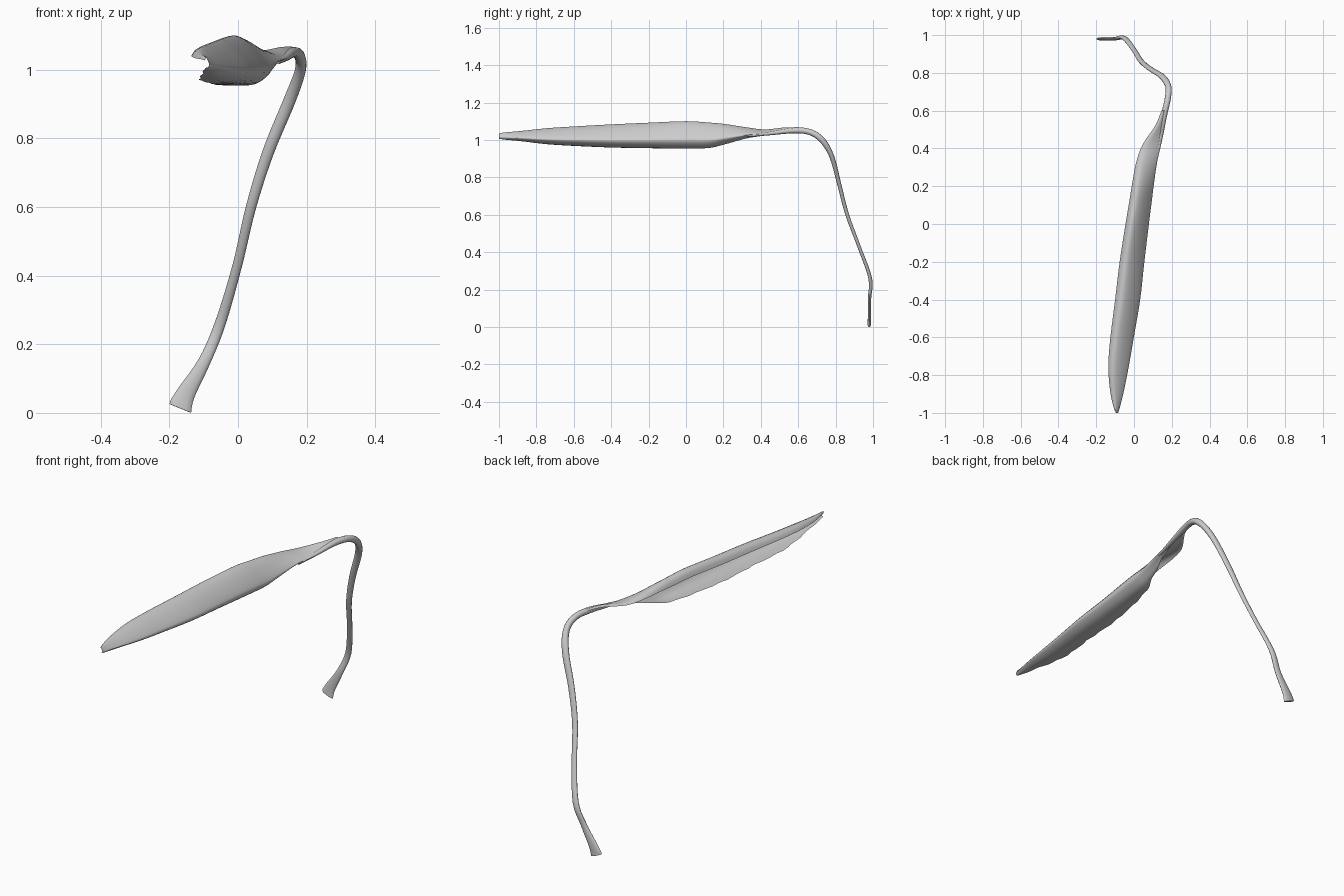
import bpy, bmesh, math
from mathutils import Vector


def spline(rows, steps):
    """Catmull-Rom interpolation through rows of numbers."""
    out = []
    n = len(rows)
    for i in range(n - 1):
        p = [rows[max(0, min(n - 1, i + k))] for k in (-1, 0, 1, 2)]
        for s in range(steps):
            t = s / steps
            out.append([0.5 * (2 * b + (c - a) * t + (2 * a - 5 * b + 4 * c - d) * t * t
                               + (3 * b - a - 3 * c + d) * t ** 3)
                        for a, b, c, d in zip(*p)])
    out.append(list(rows[-1]))
    return out


def loft(name, rings, closed):
    """Skin a list of point rings into one smooth object."""
    bm = bmesh.new()
    vs = [[bm.verts.new(p) for p in r] for r in rings]
    m = len(vs[0])
    for r0, r1 in zip(vs, vs[1:]):
        for j in range(m if closed else m - 1):
            k = (j + 1) % m
            bm.faces.new((r0[j], r0[k], r1[k], r1[j]))
    if closed:
        bm.faces.new(vs[0][::-1])
        bm.faces.new(vs[-1])
    bmesh.ops.recalc_face_normals(bm, faces=bm.faces)
    me = bpy.data.meshes.new(name)
    bm.to_mesh(me)
    bm.free()
    ob = bpy.data.objects.new(name, me)
    bpy.context.collection.objects.link(ob)
    bpy.context.view_layer.objects.active = ob
    ob.select_set(True)
    bpy.ops.object.shade_smooth_by_angle(angle=math.radians(50))
    ob.select_set(False)
    return ob


# Stem: x, y, z, half width, half thickness, from flared foot to leaf midrib
stem = spline([
    (-0.168, 0.980, 0.020, 0.034, 0.009),
    (-0.150, 0.981, 0.060, 0.027, 0.009),
    (-0.098, 0.981, 0.150, 0.018, 0.009),
    (-0.052, 0.985, 0.260, 0.016, 0.010),
    (-0.002, 0.925, 0.430, 0.014, 0.009),
    (0.038, 0.862, 0.600, 0.015, 0.010),
    (0.088, 0.820, 0.760, 0.017, 0.011),
    (0.150, 0.780, 0.910, 0.018, 0.013),
    (0.182, 0.727, 1.000, 0.016, 0.016),
    (0.178, 0.660, 1.043, 0.016, 0.016),
    (0.158, 0.570, 1.050, 0.016, 0.015),
    (0.138, 0.450, 1.035, 0.012, 0.010),
    (0.118, 0.330, 1.022, 0.004, 0.006),
], 5)
pts = [Vector(r[:3]) for r in stem]
rings = []
for i, r in enumerate(stem):
    t = (pts[min(i + 1, len(pts) - 1)] - pts[max(i - 1, 0)]).normalized()
    wide = Vector((1, 0, 0))
    wide = (wide - t * wide.dot(t)).normalized()
    thin = t.cross(wide)
    rings.append([pts[i] + wide * r[3] * math.cos(a) + thin * r[4] * math.sin(a)
                  for a in (2 * math.pi * k / 12 for k in range(12))])
# ragged cut at the foot, lowest point on the ground
low = min(p.z for p in rings[0])
for p in rings[0]:
    p.z -= low
loft("stem", rings, True)

# Leaf blade: y, min x, max x, bottom z, top z, reach of the lower flap
stations = spline([
    (0.60, 0.145, 0.178, 1.036, 1.068, 0.6),
    (0.52, 0.112, 0.162, 1.032, 1.066, 0.7),
    (0.42, 0.045, 0.144, 1.022, 1.056, 0.8),
    (0.32, 0.010, 0.122, 1.006, 1.068, 0.75),
    (0.20, -0.012, 0.105, 0.972, 1.086, 0.55),
    (0.12, -0.025, 0.095, 0.954, 1.093, 0.35),
    (0.00, -0.045, 0.080, 0.951, 1.100, 0.20),
    (-0.20, -0.076, 0.056, 0.953, 1.092, 0.17),
    (-0.40, -0.100, 0.034, 0.957, 1.083, 0.15),
    (-0.60, -0.125, 0.000, 0.966, 1.072, 0.16),
    (-0.75, -0.136, -0.026, 0.976, 1.062, 0.25),
    (-0.88, -0.127, -0.052, 0.992, 1.048, 0.30),
    (-0.97, -0.108, -0.074, 1.001, 1.040, 0.30),
    (-1.00, -0.096, -0.084, 1.006, 1.034, 0.30),
], 4)
rings = []
for y, x0, x1, zb, zt, f in stations:
    w, h = x1 - x0, zt - zb
    f += 0.06 * math.sin(31 * y) * math.sin(17 * y)
    # C-shaped section opening to the left
    sec = [(0, 0.76), (0.10, 0.93), (0.28, 1), (0.52, 0.88), (0.76, 0.66), (0.95, 0.42),
           (0.98, 0.28), (0.80, 0.11), (max(0.5 + f * 0.3, f), 0.03), (f, 0.02)]
    ring = spline(sec, 3)
    rings.append([Vector((x0 + w * u, y, zb + h * v)) for u, v in ring])
loft("leaf_blade", rings, False)
